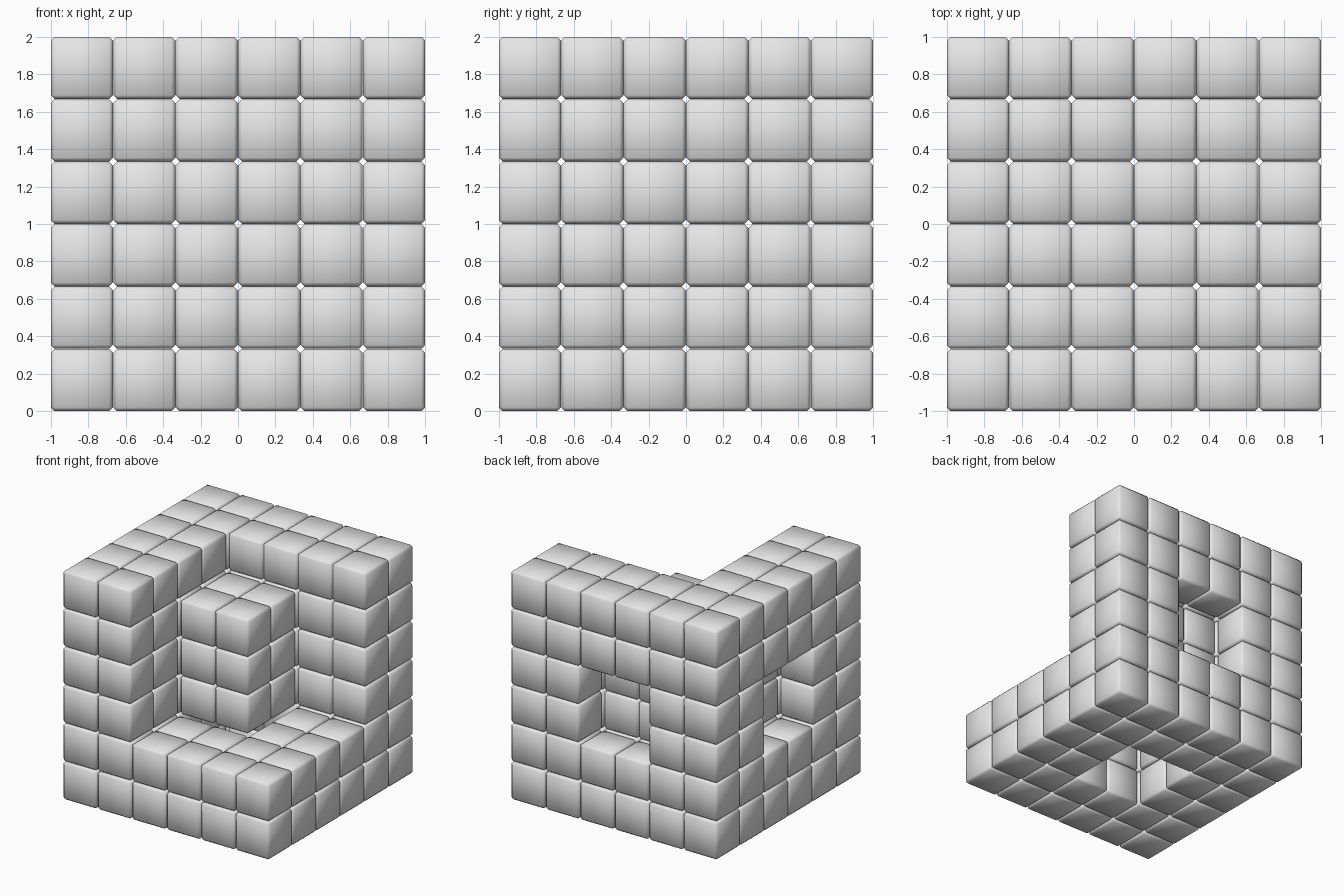
import bpy
import bmesh
from mathutils import Matrix, Vector

old = bpy.data.objects.get("Cube")
if old:
    bpy.data.objects.remove(old, do_unlink=True)

N = 6                 # blocks along each side
STEP = 2 / N          # grid spacing
SIZE = STEP - 0.002   # block size, leaving a hairline gap
BEVEL = 0.02

gray = bpy.data.materials.new("light_gray")
gray.use_nodes = True
gray.diffuse_color = (0.8, 0.8, 0.8, 1)
gray.node_tree.nodes["Principled BSDF"].inputs["Base Color"].default_value = (0.8, 0.8, 0.8, 1)


def build_blocks(name, cells):
    """One object made of chamfered, smooth-shaded blocks at grid cells."""
    bm = bmesh.new()
    for cell in cells:
        centre = (Vector(cell) + Vector((0.5, 0.5, 0.5))) * STEP - Vector((1, 1, 0))
        bmesh.ops.create_cube(bm, size=SIZE, matrix=Matrix.Translation(centre))
    bmesh.ops.bevel(bm, geom=bm.edges[:], offset=BEVEL, segments=1,
                    affect='EDGES', profile=0.5)
    for face in bm.faces:
        face.smooth = True
    mesh = bpy.data.meshes.new(name)
    bm.to_mesh(mesh)
    bm.free()
    mesh.materials.append(gray)
    obj = bpy.data.objects.new(name, mesh)
    bpy.context.collection.objects.link(obj)


def middle(a, b):
    return a in (2, 3) and b in (2, 3)


grid = [(x, y, z) for x in range(N) for y in range(N) for z in range(N)]

# Three two-block-thick slabs, each with a square window in the middle
floor = [c for c in grid if c[2] < 2 and not middle(c[0], c[1])]
back_wall = [c for c in grid if c[2] >= 2 and c[1] > 3 and not middle(c[0], c[2])]
right_wall = [c for c in grid if c[2] >= 2 and c[1] <= 3 and c[0] < 2
              and not middle(c[1], c[2])]

# Solid core standing in the corner and reaching one block into the wall windows
used = set(floor + back_wall + right_wall)
core = [c for c in grid if 1 <= c[0] <= 3 and 2 <= c[1] <= 4 and 2 <= c[2] <= 4
        and c not in used]

for part, cells in (("floor", floor), ("back_wall", back_wall),
                    ("right_wall", right_wall), ("core_block", core)):
    build_blocks(part, cells)
